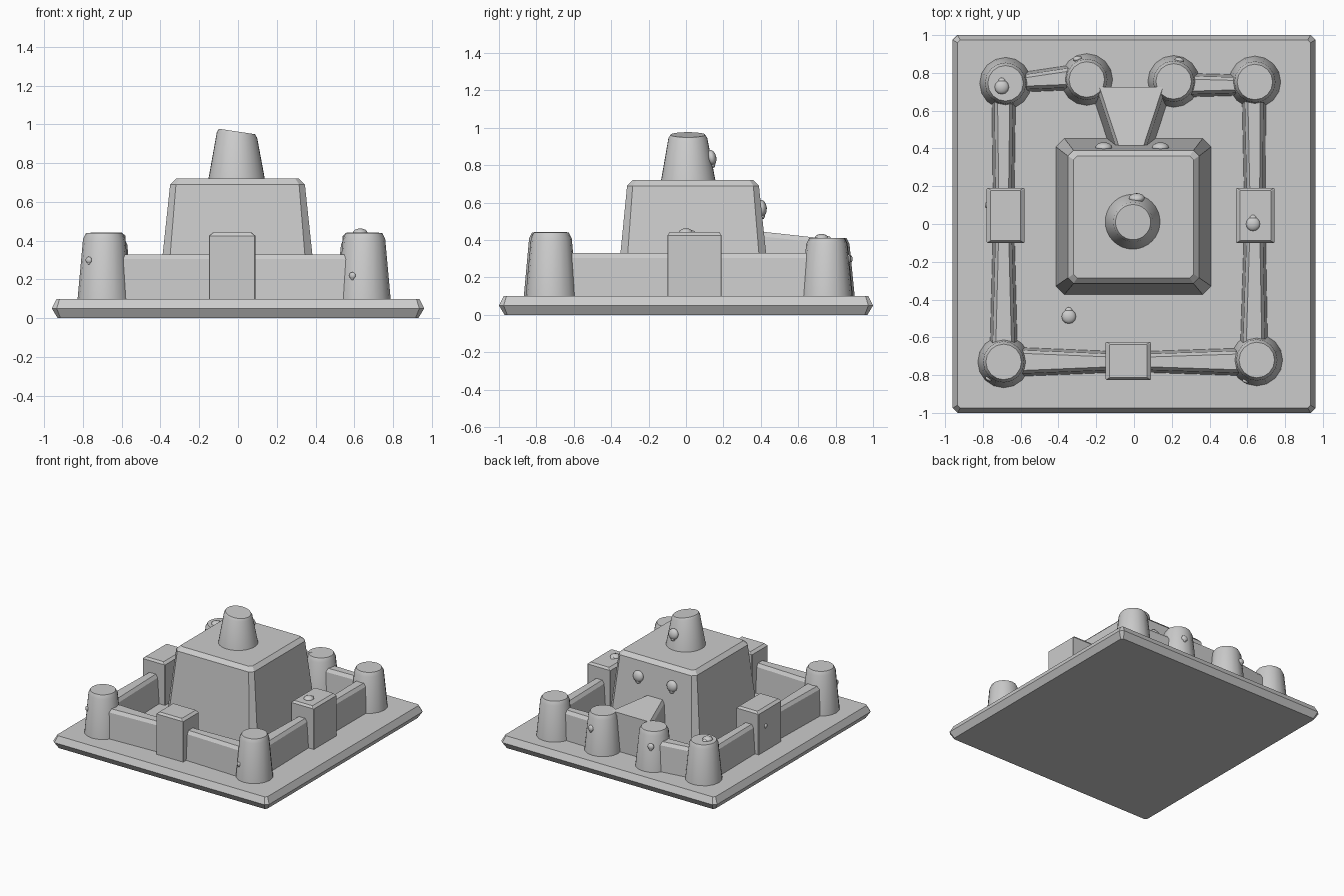
import bpy
from math import cos, sin, pi, radians
from mathutils import Vector

if "Cube" in bpy.data.objects:
    bpy.data.objects.remove(bpy.data.objects["Cube"])


def loft(name, rings, smooth=False):
    """Closed skin through equal-length rings of points."""
    n = len(rings[0])
    verts = [p for r in rings for p in r]
    faces = [list(range(n))[::-1], [(len(rings) - 1) * n + i for i in range(n)]]
    for k in range(len(rings) - 1):
        for i in range(n):
            j = (i + 1) % n
            faces.append([k * n + i, k * n + j, (k + 1) * n + j, (k + 1) * n + i])
    me = bpy.data.meshes.new(name)
    me.from_pydata(verts, [], faces)
    ob = bpy.data.objects.new(name, me)
    bpy.context.collection.objects.link(ob)
    bpy.ops.object.select_all(action='DESELECT')
    ob.select_set(True)
    bpy.context.view_layer.objects.active = ob
    bpy.ops.object.mode_set(mode='EDIT')
    bpy.ops.mesh.select_all(action='SELECT')
    bpy.ops.mesh.normals_make_consistent(inside=False)
    bpy.ops.object.mode_set(mode='OBJECT')
    if smooth:
        bpy.ops.object.shade_smooth_by_angle(angle=radians(30))
    return ob


def rect(x0, x1, y0, y1, z, c):
    """Rectangle ring with chamfered corners."""
    return [(x0 + c, y0, z), (x1 - c, y0, z), (x1, y0 + c, z), (x1, y1 - c, z),
            (x1 - c, y1, z), (x0 + c, y1, z), (x0, y1 - c, z), (x0, y0 + c, z)]


def circle(x, y, z, r, n, tilt=0.0):
    """Circular ring, optionally sloping down towards +x."""
    return [(x + r * cos(2 * pi * i / n), y + r * sin(2 * pi * i / n),
             z - tilt * r * cos(2 * pi * i / n)) for i in range(n)]


def wall(name, a, b, wa, wb, za=0.33, zb=0.33, flare=0.02):
    """Tapered wall from a to b; wa, wb are half widths at the top."""
    side = Vector((b[1] - a[1], a[0] - b[0])).normalized()
    rings = []
    for p, w, z in ((a, wa, za), (b, wb, zb)):
        prof = [(-w - flare, 0.08), (-w - 0.005, z - 0.025), (-w + 0.012, z),
                (w - 0.012, z), (w + 0.005, z - 0.025), (w + flare, 0.08)]
        rings.append([(p[0] + side.x * o, p[1] + side.y * o, h) for o, h in prof])
    loft(name, rings)


def shell(name, loc, r, normal):
    """Small rounded pebble with a knob, flattened against its surface."""
    rot = Vector(normal).to_track_quat('Z', 'Y')
    for part, off, s in (("body", 0.0, 1.0), ("knob", -0.8, 0.5)):
        pos = Vector(loc) + rot @ Vector((0, off * r, 0))
        bpy.ops.mesh.primitive_uv_sphere_add(segments=12, ring_count=8, radius=r * s, location=pos)
        ob = bpy.context.object
        ob.name = name + "_" + part
        ob.scale = (1, 1, 0.6)
        ob.rotation_mode = 'QUATERNION'
        ob.rotation_quaternion = rot
        bpy.ops.object.shade_smooth_by_angle(angle=radians(40))


# base slab with pointed rim
loft("base", [rect(-0.93, 0.93, -0.97, 0.97, 0, 0.015),
              rect(-0.96, 0.96, -1, 1, 0.05, 0.025),
              rect(-0.935, 0.935, -0.975, 0.975, 0.10, 0.015)])

# central keep
loft("keep", [rect(-0.415, 0.41, -0.375, 0.455, 0.08, 0.045),
              rect(-0.35, 0.345, -0.315, 0.39, 0.69, 0.03),
              rect(-0.32, 0.315, -0.285, 0.36, 0.72, 0.02)])

# slanted turret on the keep
loft("turret", [circle(-0.007, 0.012, 0.71, 0.147, 32),
                circle(-0.005, 0.01, 0.945, 0.104, 32, 0.15),
                circle(-0.005, 0.01, 0.963, 0.093, 32, 0.15)], True)

# corner and gate towers
towers = [(-0.69, -0.73, 0.44), (0.65, -0.72, 0.44), (-0.68, 0.745, 0.41),
          (0.64, 0.752, 0.41), (-0.25, 0.765, 0.41), (0.21, 0.755, 0.41)]
for i, (x, y, h) in enumerate(towers):
    loft("tower_%d" % i, [circle(x, y, 0.08, 0.139, 16),
                          circle(x, y, h - 0.03, 0.109, 16),
                          circle(x, y, h, 0.094, 16)], True)

# square blocks midway along three walls
for name, x0, x1, y0, y1 in (("left_block", -0.78, -0.58, -0.10, 0.19),
                             ("right_block", 0.54, 0.745, -0.10, 0.19),
                             ("front_block", -0.15, 0.09, -0.825, -0.625)):
    loft(name, [rect(x0, x1, y0, y1, 0.08, 0.004), rect(x0, x1, y0, y1, 0.425, 0.004),
                rect(x0 + 0.02, x1 - 0.02, y0 + 0.012, y1 - 0.012, 0.442, 0.004)])

# walls
wall("left_wall_front", (-0.69, -0.7), (-0.69, 0), 0.055, 0.037)
wall("left_wall_back", (-0.69, 0.1), (-0.69, 0.7), 0.037, 0.045)
wall("right_wall_front", (0.635, -0.7), (0.64, 0), 0.055, 0.037)
wall("right_wall_back", (0.64, 0.1), (0.635, 0.7), 0.037, 0.045)
wall("front_wall_left", (-0.66, -0.73), (-0.1, -0.73), 0.06, 0.037)
wall("front_wall_right", (0.05, -0.73), (0.6, -0.73), 0.037, 0.055)
wall("back_wall_left", (-0.65, 0.745), (-0.28, 0.78), 0.03, 0.05)
wall("back_wall_right", (0.25, 0.735), (0.6, 0.735), 0.045, 0.035)

# gate passage flaring away from the keep
wall("gate_passage", (-0.015, 0.36), (-0.015, 0.725), 0.06, 0.18, 0.45, 0.41, 0.04)

# pebbles stuck to the surfaces
for i, (loc, r, nrm) in enumerate([
        ((-0.345, -0.49, 0.10), 0.038, (0, 0, 1)), ((-0.70, 0.725, 0.41), 0.038, (0, 0, 1)),
        ((0.63, 0.0, 0.44), 0.038, (0, 0, 1)), ((-0.16, 0.405, 0.57), 0.045, (0, 1, 0.1)),
        ((0.14, 0.405, 0.57), 0.045, (0, 1, 0.1)), ((0.015, 0.137, 0.84), 0.042, (0, 1, 0.2)),
        ((-0.30, 0.875, 0.30), 0.025, (-0.2, 1, 0.1)), ((0.24, 0.867, 0.30), 0.025, (0.2, 1, 0.1)),
        ((-0.78, 0.10, 0.30), 0.017, (-1, 0, 0)), ((-0.77, -0.82, 0.30), 0.018, (-0.6, -1, 0)),
        ((0.59, -0.832, 0.22), 0.018, (-0.4, -1, 0))]):
    shell("pebble_%d" % i, loc, r, nrm)
